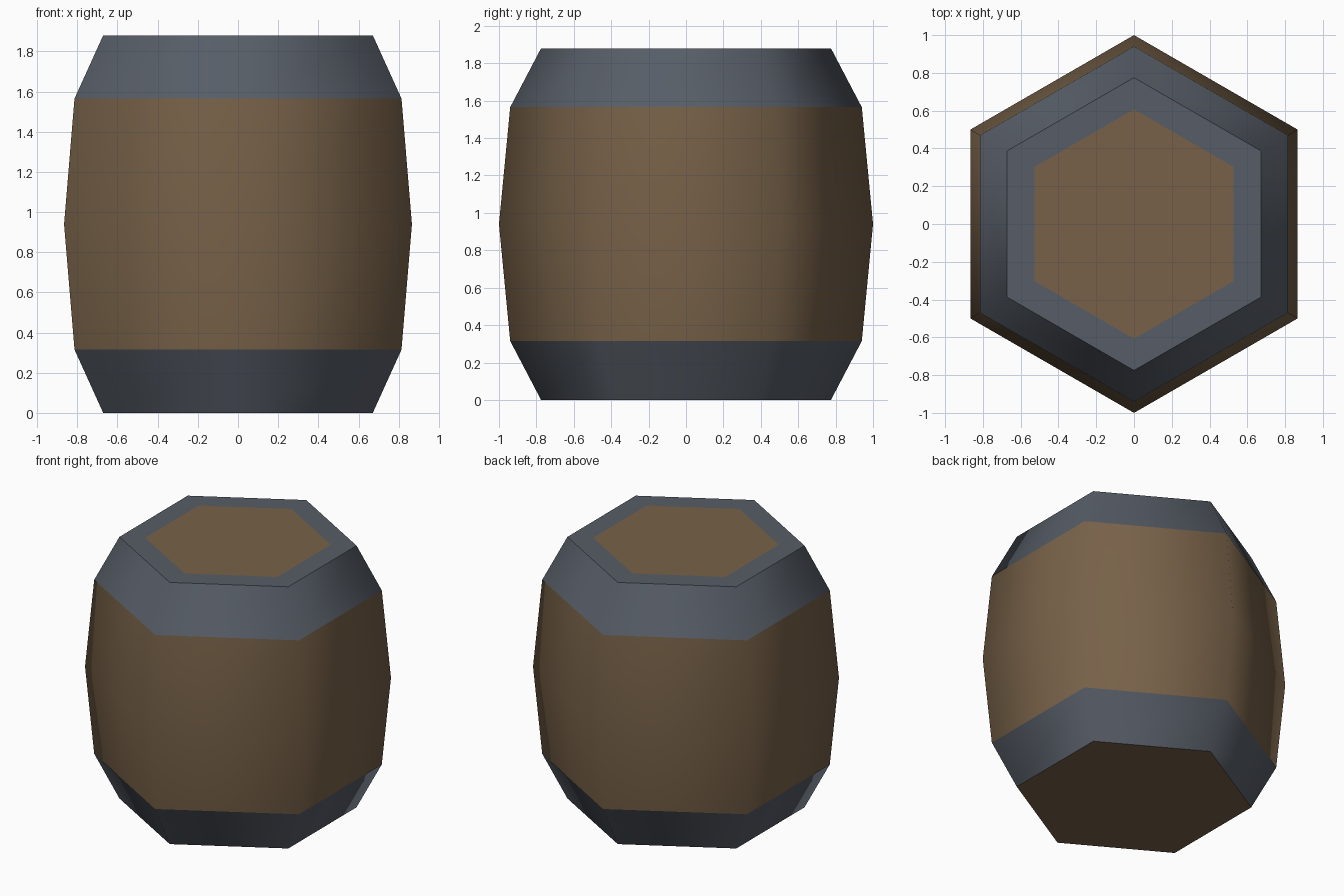
import bpy, bmesh, math

if "Cube" in bpy.data.objects:
    bpy.data.objects.remove(bpy.data.objects["Cube"])

SIDES = 6


def material(name, color):
    m = bpy.data.materials.new(name)
    m.diffuse_color = (*color, 1)
    m.use_nodes = True
    m.node_tree.nodes["Principled BSDF"].inputs["Base Color"].default_value = m.diffuse_color
    return m


wood = material("brown_wood", (0.185, 0.120, 0.065))
iron = material("grey_iron", (0.095, 0.110, 0.135))


def lathe(name, profile, mat, cap=None):
    """Six-sided shell from (radius, z) points listed bottom to top.
    cap 'up' or 'down' makes a flat disc from a single ring."""
    bm = bmesh.new()
    rings = []
    for r, z in profile:
        rings.append([bm.verts.new((r * math.sin(i * math.tau / SIDES),
                                    -r * math.cos(i * math.tau / SIDES), z))
                      for i in range(SIDES)])
    for low, high in zip(rings, rings[1:]):
        for i in range(SIDES):
            j = (i + 1) % SIDES
            bm.faces.new((low[i], low[j], high[j], high[i]))
    if cap:
        bm.faces.new(rings[0] if cap == "up" else rings[0][::-1])
    mesh = bpy.data.meshes.new(name)
    bm.to_mesh(mesh)
    bm.free()
    mesh.materials.append(mat)
    ob = bpy.data.objects.new(name, mesh)
    bpy.context.collection.objects.link(ob)
    # Smooth around the staves, sharp at the rims
    bpy.ops.object.select_all(action="DESELECT")
    ob.select_set(True)
    bpy.context.view_layer.objects.active = ob
    bpy.ops.object.shade_smooth_by_angle(angle=math.radians(62))
    return ob


# Bulging wooden staves
lathe("barrel_staves", [(0.94, 0.315), (1.0, 0.94), (0.94, 1.565)], wood)
# Metal bands, the upper one folding over onto the top
lathe("lower_band", [(0.775, 0), (0.94, 0.315)], iron)
lathe("upper_band", [(0.94, 1.565), (0.775, 1.88), (0.607, 1.88)], iron)
# Wooden lid and base
lathe("lid", [(0.607, 1.88)], wood, cap="up")
lathe("base", [(0.775, 0)], wood, cap="down")
